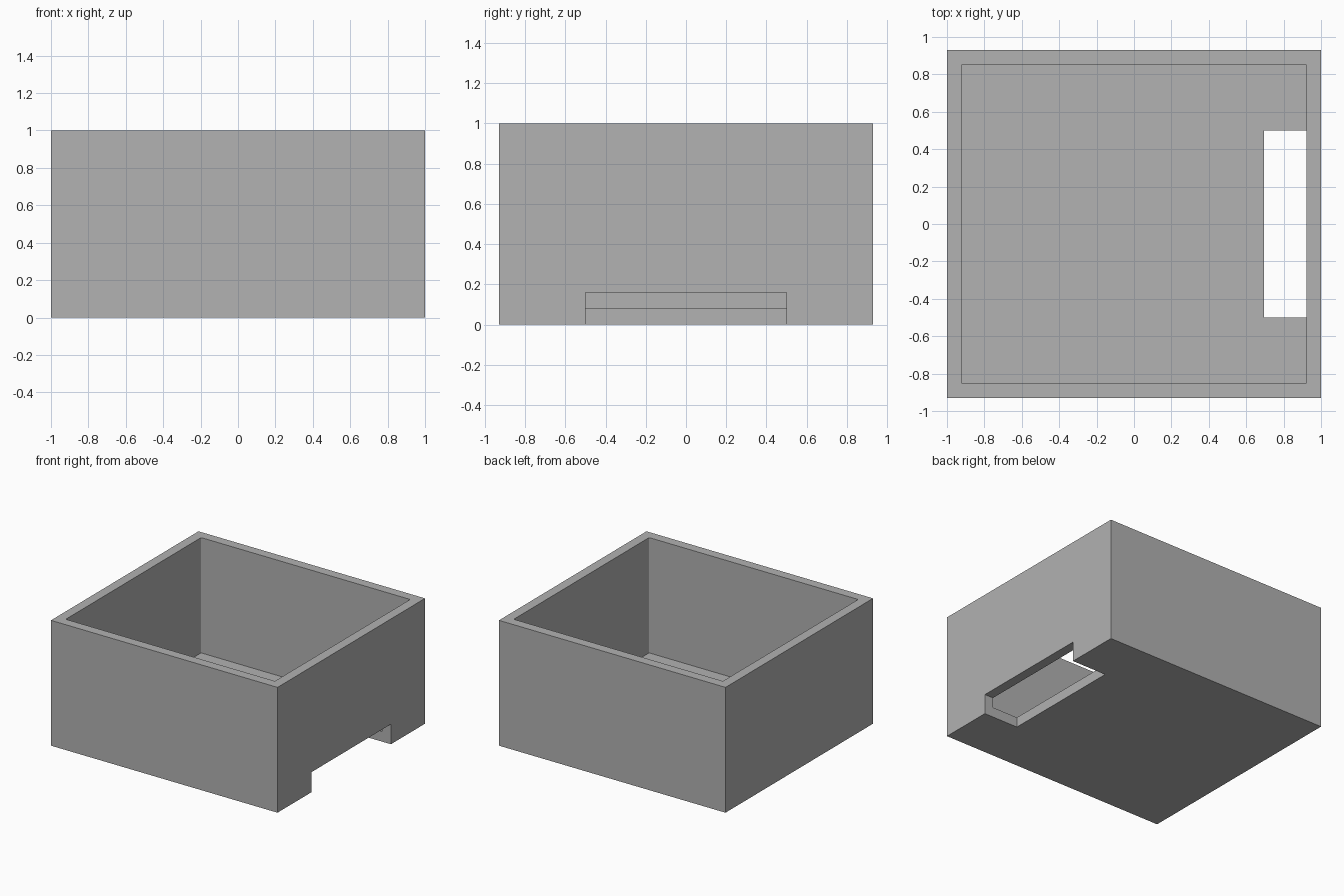
import bpy
import bmesh

if "Cube" in bpy.data.objects:
    bpy.data.objects.remove(bpy.data.objects["Cube"], do_unlink=True)

grey = bpy.data.materials.new("mid_grey")
grey.use_nodes = True
grey.diffuse_color = (0.445, 0.445, 0.445, 1)
grey.node_tree.nodes["Principled BSDF"].inputs["Base Color"].default_value = grey.diffuse_color


def box(name, low, high, corner_radius=0):
    """Axis-aligned box between two corners, with optional rounded upright edges."""
    bm = bmesh.new()
    bmesh.ops.create_cube(bm, size=1)
    for v in bm.verts:
        v.co = [high[i] if v.co[i] > 0 else low[i] for i in range(3)]
    if corner_radius:
        upright = [e for e in bm.edges
                   if abs(e.verts[0].co.z - e.verts[1].co.z) > 0.1]
        bmesh.ops.bevel(bm, geom=upright, offset=corner_radius, segments=3,
                        profile=0.5, affect='EDGES')
    mesh = bpy.data.meshes.new(name)
    bm.to_mesh(mesh)
    bm.free()
    mesh.materials.append(grey)
    obj = bpy.data.objects.new(name, mesh)
    bpy.context.collection.objects.link(obj)
    return obj


def cut(target, cutter):
    """Subtract the cutter from the target, then remove the cutter."""
    mod = target.modifiers.new(cutter.name, 'BOOLEAN')
    mod.operation = 'DIFFERENCE'
    mod.solver = 'EXACT'
    mod.object = cutter
    bpy.context.view_layer.objects.active = target
    bpy.ops.object.modifier_apply(modifier=mod.name)
    bpy.data.objects.remove(cutter, do_unlink=True)


# Open-topped box
tray = box("open_box", (-1, -0.93, 0), (1, 0.93, 1))

# Inner cavity, leaving thin walls and floor
cut(tray, box("cavity", (-0.923, -0.853, 0.08), (0.923, 0.853, 1.2), 0.008))

# Slot through the foot of one wall and the floor beside it
cut(tray, box("slot", (0.695, -0.5, -0.2), (1.2, 0.5, 0.16)))
